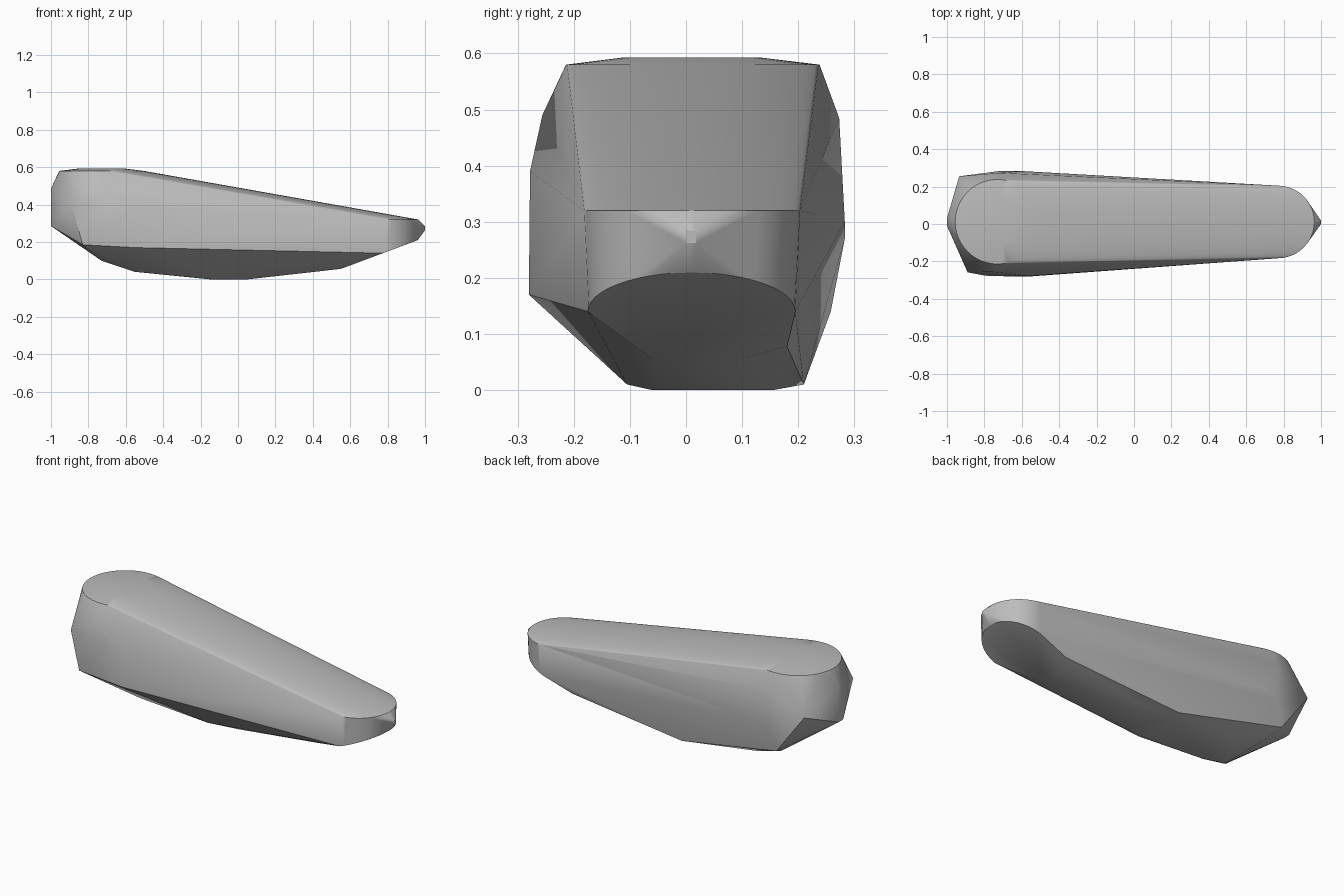
import bpy, bmesh, math

if "Cube" in bpy.data.objects:
    bpy.data.objects.remove(bpy.data.objects["Cube"], do_unlink=True)

grey = bpy.data.materials.new("stone_grey")
grey.use_nodes = True
colour = (0.5, 0.5, 0.5, 1)
grey.diffuse_color = colour
grey.node_tree.nodes["Principled BSDF"].inputs["Base Color"].default_value = colour


def arc(cx, cy, radius, start, end, height, steps=24):
    """Points on a circular arc; height is a function of x."""
    points = []
    for i in range(steps + 1):
        a = math.radians(start + (end - start) * i / steps)
        x = cx + radius * math.cos(a)
        points.append((x, cy + radius * math.sin(a), height(x)))
    return points


def strip(x, y_front, y_back, z):
    """Two points across the body."""
    return [(x, y_front, z), (x, y_back, z)]


points = []

# Raised round top at the wide end
points += arc(-0.73, 0.012, 0.226, 0, 360, lambda x: 0.58, 48)
points += arc(-0.73, 0.01, 0.12, 0, 360, lambda x: 0.593)

# Rounded narrow end: level upper rim, tilted lower rim, small blunt tip
points += arc(0.77, 0.011, 0.194, -90, 90, lambda x: 0.32)
points += arc(0.775, 0.01, 0.185, -90, 90, lambda x: 0.14 + 0.375 * (x - 0.775))
for z in (0.262, 0.284):
    points += strip(1.0, 0.0, 0.018, z)

# Belly, from the narrow end to the wide end
points += strip(0.55, -0.06, 0.1, 0.056)
points += strip(0.05, -0.06, 0.155, 0.0)
points += strip(-0.15, -0.06, 0.155, 0.0)
points += strip(-0.12, -0.105, 0.21, 0.01)
points += strip(-0.55, -0.11, 0.14, 0.04)
points += strip(-0.73, -0.15, 0.17, 0.1)
points += [(0.6, 0.18, 0.078)]

# Front wall
points += [(-0.83, -0.268, 0.185), (-0.55, -0.28, 0.17), (-0.56, -0.278, 0.39),
           (-0.755, -0.256, 0.49), (-0.89, -0.258, 0.4), (-0.78, -0.279, 0.22)]

# Back wall
points += [(-0.935, 0.255, 0.377), (-0.72, 0.273, 0.485), (-0.76, 0.258, 0.14),
           (-0.72, 0.283, 0.27), (-0.6, 0.283, 0.3)]

# Wide end ridge
for z in (0.285, 0.485):
    points += strip(-1.0, -0.01, 0.03, z)

# Wrap the faceted skin around the guide points
bm = bmesh.new()
for p in points:
    bm.verts.new(p)
bmesh.ops.remove_doubles(bm, verts=bm.verts, dist=0.0005)
bmesh.ops.convex_hull(bm, input=bm.verts)
bmesh.ops.delete(bm, geom=[v for v in bm.verts if not v.link_faces], context="VERTS")
bmesh.ops.dissolve_limit(bm, angle_limit=math.radians(0.5), verts=bm.verts, edges=bm.edges)
bmesh.ops.recalc_face_normals(bm, faces=bm.faces)

mesh = bpy.data.meshes.new("tapered_body")
bm.to_mesh(mesh)
bm.free()
mesh.materials.append(grey)
body = bpy.data.objects.new("tapered_body", mesh)
bpy.context.collection.objects.link(body)

# Smooth soft transitions, keep the rims crisp
bpy.ops.object.select_all(action="DESELECT")
body.select_set(True)
bpy.context.view_layer.objects.active = body
bpy.ops.object.shade_smooth_by_angle(angle=math.radians(30))
